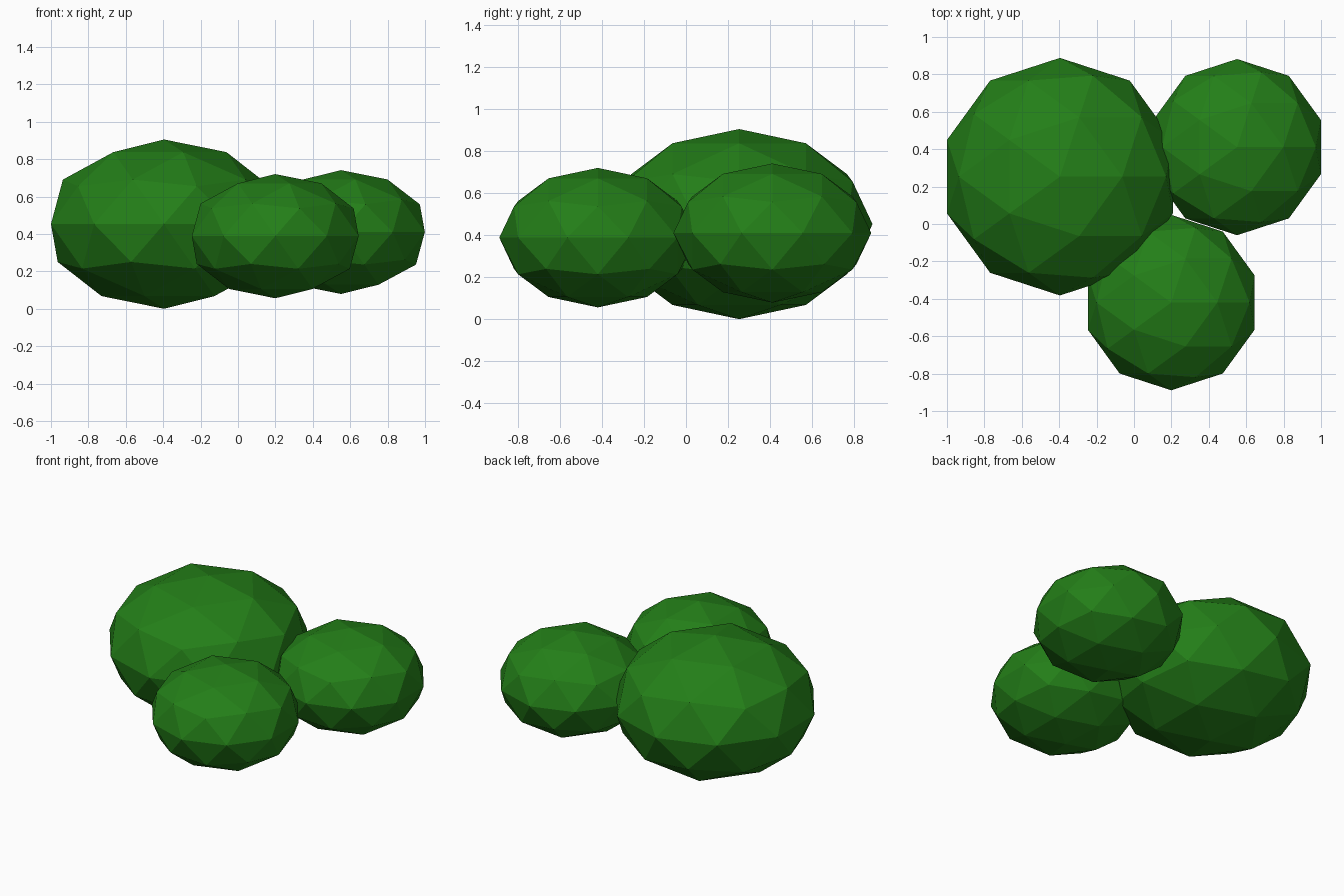
import bpy

if "Cube" in bpy.data.objects:
    bpy.data.objects.remove(bpy.data.objects["Cube"])

# Leaf colour
leaf = bpy.data.materials.new("leaf_green")
leaf.diffuse_color = (0.017, 0.21, 0.009, 1.0)
leaf.use_nodes = True
leaf.node_tree.nodes["Principled BSDF"].inputs["Base Color"].default_value = leaf.diffuse_color


def leaf_clump(name, centre, radius, height):
    """Faceted, slightly flattened ball of foliage."""
    bpy.ops.mesh.primitive_ico_sphere_add(subdivisions=2, radius=1, location=centre)
    ob = bpy.context.object
    ob.name = name
    ob.scale = (radius, radius, height)
    bpy.ops.object.transform_apply(location=False, rotation=False, scale=True)
    ob.data.materials.append(leaf)
    return ob


# Three overlapping clumps of the bush
leaf_clump("large_bush_clump", (-0.396, 0.253, 0.4525), 0.635, 0.4525)
leaf_clump("front_bush_clump", (0.199, -0.42, 0.388), 0.469, 0.332)
leaf_clump("right_bush_clump", (0.551, 0.411, 0.41), 0.471, 0.331)
